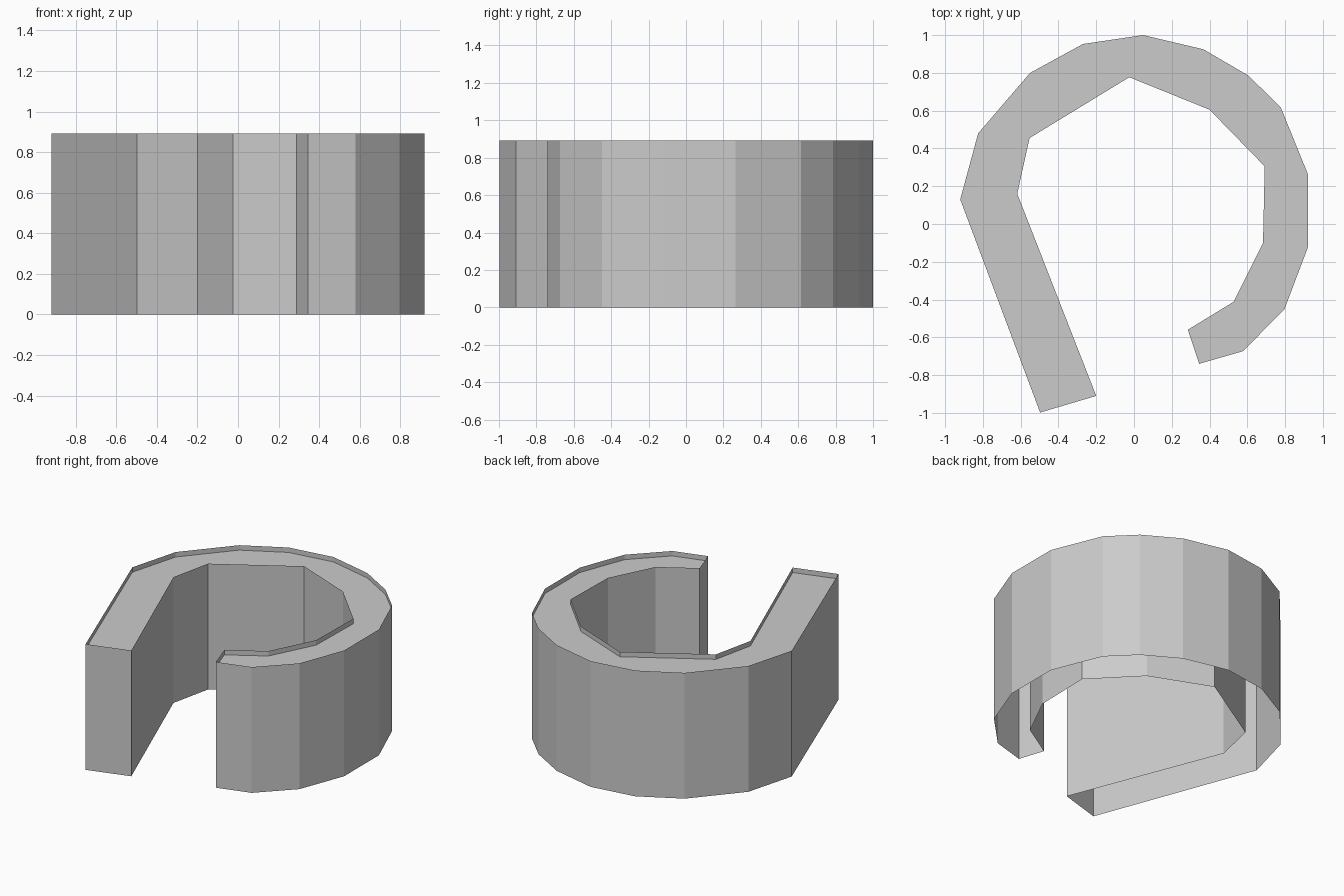
import bpy, bmesh
from mathutils import Vector
from mathutils.geometry import tessellate_polygon

if "Cube" in bpy.data.objects:
    bpy.data.objects.remove(bpy.data.objects["Cube"])

HEIGHT = 0.892
RECESS = 0.035

# Outline of the open ring: outer edge clockwise, then inner edge back
outer = [(-0.497, -0.998), (-0.92, 0.13), (-0.825, 0.48), (-0.55, 0.80),
         (-0.27, 0.953), (0.048, 1.0), (0.367, 0.925), (0.607, 0.785),
         (0.778, 0.615), (0.92, 0.265), (0.92, -0.125), (0.797, -0.45),
         (0.578, -0.673), (0.345, -0.74)]
inner = [(0.285, -0.56), (0.527, -0.412), (0.683, -0.10), (0.692, 0.305),
         (0.40, 0.605), (-0.025, 0.777), (-0.553, 0.455), (-0.618, 0.16),
         (-0.2, -0.91)]
outline = (outer + inner)[::-1]


def make_object(name, bm):
    mesh = bpy.data.meshes.new(name)
    bm.to_mesh(mesh)
    bm.free()
    obj = bpy.data.objects.new(name, mesh)
    bpy.context.collection.objects.link(obj)
    return obj


# Thin upright wall following the outline, open at the bottom
bm = bmesh.new()
low = [bm.verts.new((x, y, 0)) for x, y in outline]
high = [bm.verts.new((x, y, HEIGHT)) for x, y in outline]
n = len(outline)
for i in range(n):
    j = (i + 1) % n
    bm.faces.new((low[i], low[j], high[j], high[i]))
make_object("ring_wall", bm)

# Top panel set slightly below the rim, faces up
bm = bmesh.new()
points = [Vector((x, y, HEIGHT - RECESS)) for x, y in outline]
verts = [bm.verts.new(p) for p in points]
for tri in tessellate_polygon([points]):
    bm.faces.new([verts[i] for i in tri])
bm.normal_update()
for face in bm.faces:
    if face.normal.z < 0:
        face.normal_flip()
make_object("recessed_top", bm)
